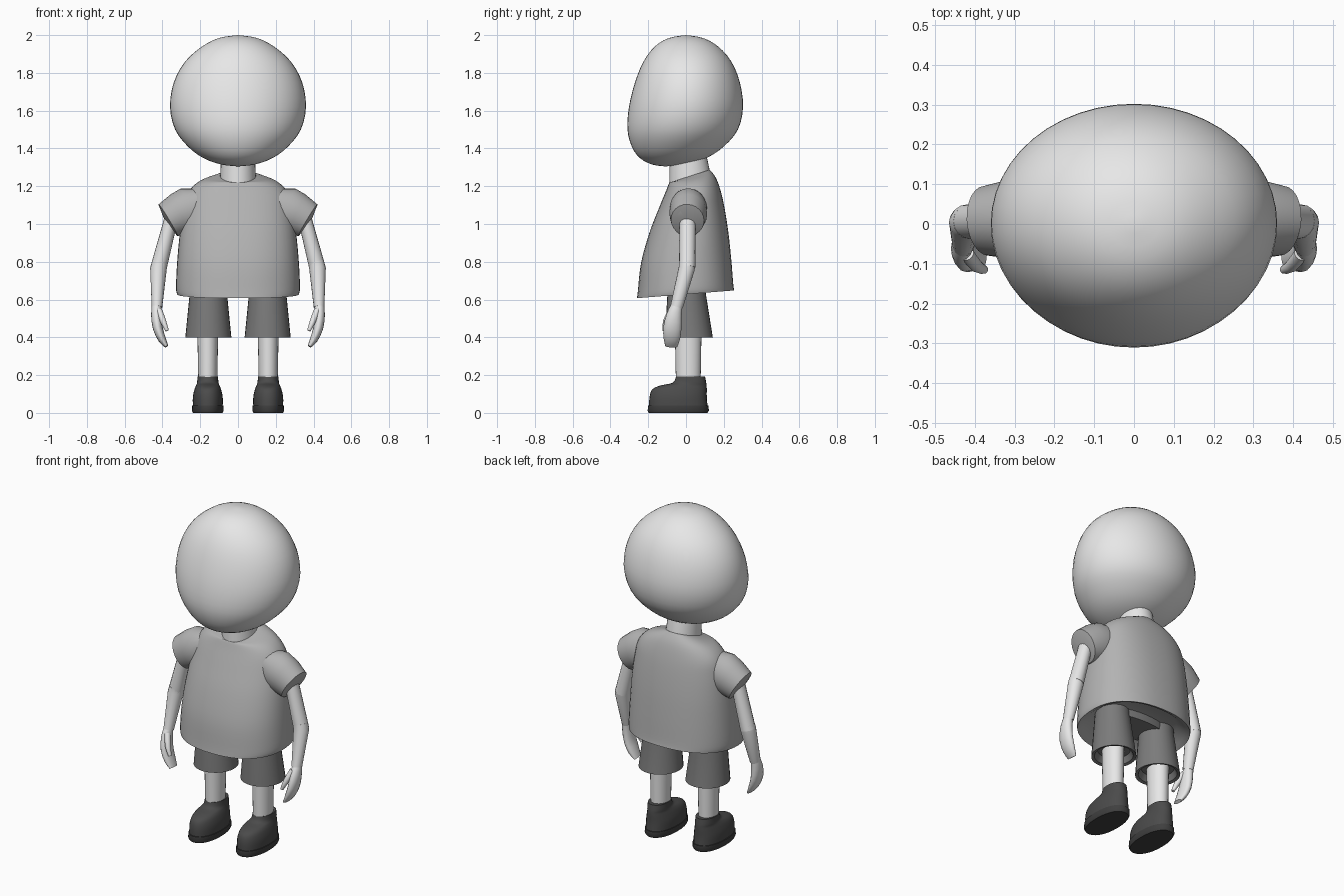
import bpy, bmesh, math
from mathutils import Vector

if "Cube" in bpy.data.objects:
    bpy.data.objects.remove(bpy.data.objects["Cube"], do_unlink=True)


def material(name, grey):
    m = bpy.data.materials.new(name)
    m.use_nodes = True
    col = (grey, grey, grey, 1)
    m.diffuse_color = col
    m.node_tree.nodes["Principled BSDF"].inputs["Base Color"].default_value = col
    return m


SKIN = material("light skin grey", 0.8)
SHIRT = material("shirt mid grey", 0.45)
SHORTS = material("shorts dark grey", 0.2)
SHOE = material("shoe charcoal", 0.07)
SOLE = material("sole near black", 0.05)


def smooth(rows, steps):
    """Catmull-Rom interpolation through rows of numbers."""
    out = []
    for i in range(len(rows) - 1):
        p0, p1 = rows[max(i - 1, 0)], rows[i]
        p2, p3 = rows[i + 1], rows[min(i + 2, len(rows) - 1)]
        for k in range(steps):
            t = k / steps
            out.append([0.5 * (2 * b + (c - a) * t + (2 * a - 5 * b + 4 * c - d) * t * t
                               + (3 * b - a - 3 * c + d) * t ** 3)
                        for a, b, c, d in zip(p0, p1, p2, p3)])
    return out + [rows[-1]]


def skin_rings(name, rings, mat, angle=40):
    """Join rings of points into one capped surface."""
    bm = bmesh.new()
    loops = [[bm.verts.new(p) for p in r] for r in rings]
    n = len(loops[0])
    for a, b in zip(loops, loops[1:]):
        for i in range(n):
            j = (i + 1) % n
            bm.faces.new((a[i], a[j], b[j], b[i]))
    bm.faces.new(loops[0])
    bm.faces.new(loops[-1])
    bmesh.ops.remove_doubles(bm, verts=bm.verts, dist=0.0005)
    bmesh.ops.recalc_face_normals(bm, faces=bm.faces)
    me = bpy.data.meshes.new(name)
    bm.to_mesh(me)
    bm.free()
    me.materials.append(mat)
    ob = bpy.data.objects.new(name, me)
    bpy.context.collection.objects.link(ob)
    bpy.ops.object.select_all(action="DESELECT")
    ob.select_set(True)
    bpy.context.view_layer.objects.active = ob
    bpy.ops.object.shade_smooth_by_angle(angle=math.radians(angle))
    return ob


def power(v, e):
    return math.copysign(abs(v) ** (2 / e), v)


def stack(name, rows, mat, x=0, n=32, e=2, angle=40):
    """Level rings: height, half width, front y, back y, tilt towards the back."""
    rings = []
    for z, w, yf, yb, tilt in rows:
        ring = []
        for i in range(n):
            a = 2 * math.pi * i / n
            y = (yf + yb) / 2 + (yb - yf) / 2 * power(math.sin(a), e)
            ring.append((x + w * power(math.cos(a), e), y, z + tilt * y))
        rings.append(ring)
    return skin_rings(name, rings, mat, angle)


def limb(name, rows, mat, side, n=16, angle=40):
    """Rings across a path: x, y, z, half thickness, half depth in y."""
    pts = [Vector(r[:3]) for r in rows]
    rings = []
    for i, (p, r) in enumerate(zip(pts, rows)):
        d = pts[min(i + 1, len(pts) - 1)] - pts[max(i - 1, 0)]
        u = Vector((0, 1, 0)).cross(d).normalized()
        v = d.cross(u).normalized()
        ring = []
        for k in range(n):
            a = 2 * math.pi * k / n
            q = p + u * r[3] * math.cos(a) + v * r[4] * math.sin(a)
            ring.append((q.x * side, q.y, q.z))
        rings.append(ring)
    return skin_rings(name, rings, mat, angle)


# Head and neck
head = [(2.0, 0, 0, 0, 0), (1.985, .10, -.09, .09, 0), (1.94, .19, -.165, .17, 0),
        (1.86, .28, -.225, .24, 0), (1.75, .34, -.27, .285, 0), (1.62, .36, -.302, .302, 0),
        (1.5, .333, -.31, .275, 0), (1.41, .265, -.287, .2, 0), (1.35, .185, -.245, .11, 0),
        (1.315, .09, -.18, .0, 0), (1.305, 0, -.11, -.11, 0)]
stack("head", smooth(head, 3), SKIN, n=48, angle=60)
stack("neck", [(1.15, .095, -.09, .14, 0), (1.24, .095, -.088, .135, 0),
               (1.38, .088, -.085, .105, 0)], SKIN)

# Shirt body with a recessed underside and a slanted neckline
shirt = [(.628, .322, -.26, .255, .08), (.665, .328, -.255, .25, .08), (.8, .322, -.238, .24, .03),
         (.95, .308, -.195, .225, 0), (1.08, .288, -.145, .205, 0), (1.17, .262, -.108, .185, 0),
         (1.225, .2, -.09, .16, .1), (1.247, .1, -.086, .125, .32)]
under = [(.675, .25, -.19, .19, .08), (.64, .295, -.235, .23, .08)]
stack("shirt_body", under + smooth(shirt, 4), SHIRT, n=48, e=2.3, angle=50)

for side, label in ((1, "left"), (-1, "right")):
    # Sleeve, open end turned slightly inwards
    limb(label + "_sleeve", [(.19, .012, 1.11, .09, .09), (.25, .012, 1.075, .125, .1),
                             (.31, .012, 1.055, .112, .1), (.37, .008, 1.02, .098, .088),
                             (.385, .006, 1.01, .09, .08), (.37, .006, 1.02, .07, .06)],
         SHIRT, side, n=24, angle=50)
    # Arm, mitten hand and thumb
    limb(label + "_upper_arm", [(.34, .008, 1.08, .036, .042), (.361, .008, 1.0, .037, .043),
                                (.42, .006, .77, .043, .043)], SKIN, side)
    limb(label + "_forearm", [(.413, .006, .8, .042, .043), (.421, .004, .765, .044, .043),
                              (.429, -.05, .56, .028, .033)], SKIN, side)
    hand = [(.43, -.046, .575, .025, .028), (.432, -.062, .52, .028, .04),
            (.425, -.072, .45, .026, .048), (.402, -.075, .39, .021, .043),
            (.378, -.078, .352, .01, .032)]
    limb(label + "_hand", smooth(hand, 2), SKIN, side, angle=60)
    thumb = [(.42, -.075, .545, .018, .018), (.396, -.105, .485, .016, .017),
             (.375, -.115, .435, .009, .01)]
    limb(label + "_thumb", smooth(thumb, 2), SKIN, side, n=12, angle=60)

    # Shorts leg with a recessed hem, and the bare leg below
    stack(label + "_shorts_leg", [(.44, .09, -.075, .105, 0), (.405, .105, -.095, .125, 0),
                                  (.4, .122, -.112, .142, 0), (.65, .097, -.097, .102, 0),
                                  (.72, .09, -.09, .1, 0)], SHORTS, x=side * .157, n=28)
    stack(label + "_leg", [(.15, .05, -.053, .077, 0), (.48, .056, -.06, .083, 0)],
          SKIN, x=side * .16, n=24)

    # Shoe upper and sole
    upper = [(.035, .079, -.195, .114, 0), (.085, .079, -.193, .11, 0), (.125, .07, -.178, .11, 0),
             (.145, .062, -.135, .109, 0), (.16, .057, -.07, .107, 0), (.192, .054, -.053, .101, 0)]
    stack(label + "_shoe", smooth(upper, 3), SHOE, x=side * .16, n=28, e=2.2, angle=60)
    stack(label + "_sole", [(0, .078, -.197, .114, 0), (.012, .084, -.203, .121, 0),
                            (.038, .083, -.201, .119, 0)], SOLE, x=side * .16, n=28, e=2.2)

# Hidden hips joining the shorts legs under the shirt
stack("shorts_hips", [(.64, .235, -.095, .1, 0), (.8, .22, -.1, .11, 0)], SHORTS)
